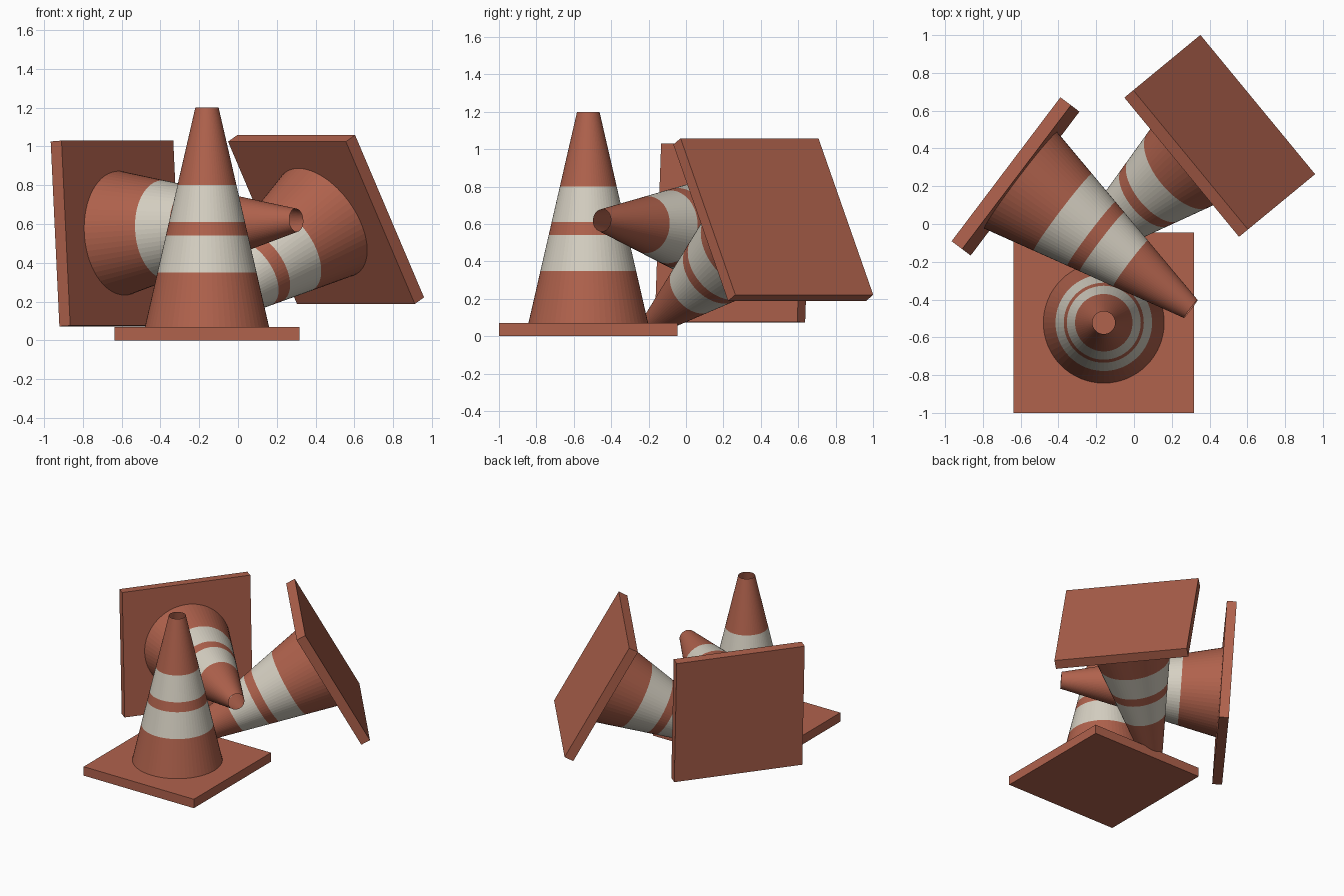
import bpy, bmesh, math
from mathutils import Vector, Matrix

if "Cube" in bpy.data.objects:
    bpy.data.objects.remove(bpy.data.objects["Cube"])

SIDE, THICK, HEIGHT = 0.955, 0.07, 1.2
R_BASE, R_TIP, SEGS = 0.32, 0.06, 64
BANDS = [0.07, 0.35, 0.54, 0.61, 0.80, 1.2]   # heights where the colour changes


def material(name, rgb):
    m = bpy.data.materials.new(name)
    m.diffuse_color = (*rgb, 1)
    m.use_nodes = True
    m.node_tree.nodes["Principled BSDF"].inputs["Base Color"].default_value = m.diffuse_color
    return m


orange = material("faded_orange", (0.434, 0.122, 0.073))
cream = material("reflective_cream", (0.67, 0.63, 0.54))


def add_object(name, bm, mats, matrix):
    bmesh.ops.recalc_face_normals(bm, faces=bm.faces)
    me = bpy.data.meshes.new(name)
    bm.to_mesh(me)
    bm.free()
    for m in mats:
        me.materials.append(m)
    ob = bpy.data.objects.new(name, me)
    ob.matrix_world = matrix
    bpy.context.collection.objects.link(ob)


def traffic_cone(name, base, axis, edge):
    """Cone whose base underside is centred at base, pointing along axis."""
    z = Vector(axis).normalized()
    x = Vector(edge).normalized()
    y = z.cross(x).normalized()
    x = y.cross(z)
    mat = Matrix.Translation(base) @ Matrix((x, y, z)).transposed().to_4x4()

    # square base plate
    bm = bmesh.new()
    bmesh.ops.create_cube(bm, size=1, matrix=Matrix.Translation((0, 0, THICK / 2))
                          @ Matrix.Diagonal((SIDE, SIDE, THICK, 1)))
    add_object(name + "_base", bm, [orange], mat)

    # hollow tapered body with open tip, banded by height
    bm = bmesh.new()
    rings = []
    for h in BANDS:
        r = R_BASE + (R_TIP - R_BASE) * (h - THICK) / (HEIGHT - THICK)
        rings.append([bm.verts.new((r * math.cos(2 * math.pi * i / SEGS),
                                    r * math.sin(2 * math.pi * i / SEGS), h))
                      for i in range(SEGS)])
    for k, (a, b) in enumerate(zip(rings, rings[1:])):
        for i in range(SEGS):
            j = (i + 1) % SEGS
            f = bm.faces.new((a[i], a[j], b[j], b[i]))
            f.material_index = k % 2      # every second band is cream
    add_object(name + "_body", bm, [orange, cream], mat)


# upright cone, cone on its side, cone tipped onto its point
traffic_cone("upright_cone", (-0.16, -0.5225, 0), (0, 0, 1), (1, 0, 0))
traffic_cone("lying_cone", (-0.655, 0.273, 0.549), (0.796, -0.602, 0.059), (0.603, 0.797, 0))
traffic_cone("tipped_cone", (0.4775, 0.486, 0.64), (-0.676, -0.557, -0.482), (0.636, -0.772, 0))
